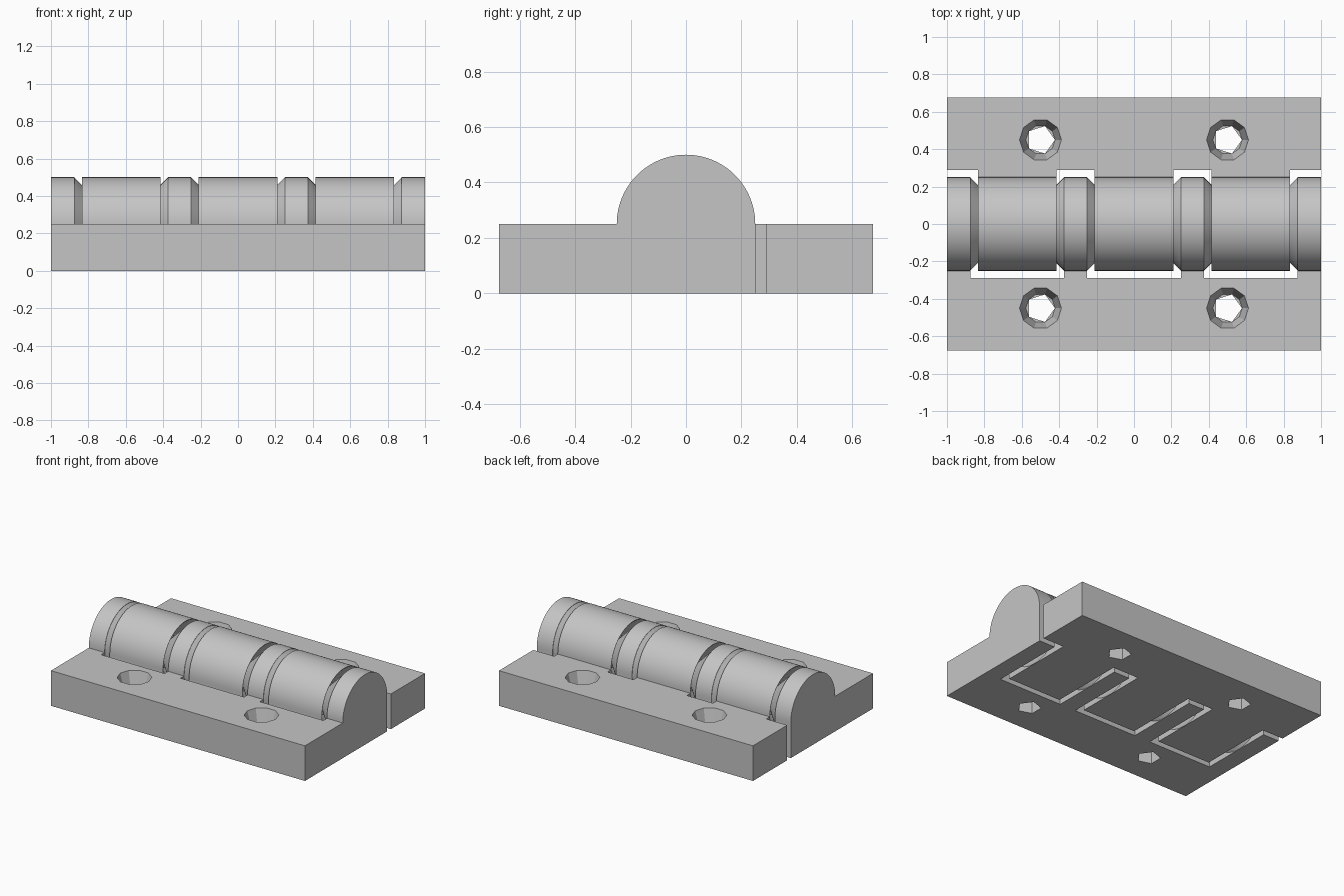
import bpy, bmesh
from math import sin, cos, pi

cube = bpy.data.objects.get("Cube")
if cube:
    bpy.data.objects.remove(cube, do_unlink=True)

# Main dimensions
HALF_LEN, EDGE, THICK, RADIUS = 1.0, 0.675, 0.25, 0.25
GAP = 0.04            # clearance between the leaves
PIVOT_R = 0.248       # base radius of the pivot cones
PIVOT_LEN = 0.14      # height of the 45 degree pivot cones
WIDE = [-0.625, 0, 0.625]                        # centres of back knuckles
NARROW = [-0.9375, -0.3125, 0.3125, 0.9375]      # centres of front knuckles
WIDE_HALF, NARROW_HALF = 0.25, 0.0625

grey = bpy.data.materials.new("light grey")
grey.use_nodes = True
grey.diffuse_color = (0.56, 0.56, 0.56, 1)
grey.node_tree.nodes["Principled BSDF"].inputs["Base Color"].default_value = grey.diffuse_color


def loft(name, rings):
    """Closed solid through a list of equal-length rings of points."""
    bm = bmesh.new()
    loops = [[bm.verts.new(p) for p in ring] for ring in rings]
    n = len(loops[0])
    for a, b in zip(loops, loops[1:]):
        for i in range(n):
            j = (i + 1) % n
            bm.faces.new((a[i], a[j], b[j], b[i]))
    bm.faces.new(loops[0])
    bm.faces.new(loops[-1])
    bmesh.ops.recalc_face_normals(bm, faces=bm.faces)
    mesh = bpy.data.meshes.new(name)
    bm.to_mesh(mesh)
    bm.free()
    mesh.materials.append(grey)
    obj = bpy.data.objects.new(name, mesh)
    bpy.context.collection.objects.link(obj)
    return obj


def box(x0, x1, y0, y1, z0, z1):
    return loft("clearance_cutter", [[(x0, y0, z), (x1, y0, z), (x1, y1, z), (x0, y1, z)]
                                     for z in (z0, z1)])


def lathe_x(name, stations, sides=96):
    """Solid of revolution about the hinge axis from (x, radius) pairs."""
    return loft(name, [[(x, r * cos(2 * pi * i / sides), THICK + r * sin(2 * pi * i / sides))
                        for i in range(sides)] for x, r in stations])


def lathe_z(cx, cy, stations, sides):
    return loft("screw_cutter", [[(cx + r * cos(2 * pi * i / sides), cy + r * sin(2 * pi * i / sides), z)
                                  for i in range(sides)] for z, r in stations])


def combine(target, tool, operation):
    """Apply a boolean and throw the tool away."""
    mod = target.modifiers.new("combine", 'BOOLEAN')
    mod.operation, mod.object, mod.solver = operation, tool, 'EXACT'
    bpy.context.view_layer.objects.active = target
    bpy.ops.object.modifier_apply(modifier=mod.name)
    bpy.data.objects.remove(tool, do_unlink=True)


def leaf(name, side):
    """Plate and domed barrel as one profile swept along x."""
    steps = 48
    arc = [(RADIUS * cos(pi * i / steps), THICK + RADIUS * sin(pi * i / steps))
           for i in range(steps + 1)]
    outline = [(-EDGE, 0), (RADIUS, 0)] + arc + [(-EDGE, THICK)]
    return loft(name, [[(x, -side * y, z) for y, z in outline] for x in (-HALF_LEN, HALF_LEN)])


front = leaf("front_leaf", -1)
back = leaf("back_leaf", 1)
front_side, back_side = -1, 1

# Front leaf: room for the wide knuckles
for c in WIDE:
    combine(front, box(c - WIDE_HALF, c + WIDE_HALF, -RADIUS - GAP, 1, -1, 1), 'DIFFERENCE')

# Back leaf: room for the narrow knuckles
reach = NARROW_HALF + GAP
for c in NARROW:
    lo = -1.2 if c < -0.9 else c - reach
    hi = 1.2 if c > 0.9 else c + reach
    combine(back, box(lo, hi, -1, RADIUS + GAP, -1, 1), 'DIFFERENCE')

# Pivot cones on the narrow knuckles
for c in NARROW:
    stations = [(c - NARROW_HALF - PIVOT_LEN, PIVOT_R - PIVOT_LEN), (c - NARROW_HALF, PIVOT_R),
                (c + NARROW_HALF, PIVOT_R), (c + NARROW_HALF + PIVOT_LEN, PIVOT_R - PIVOT_LEN)]
    if c < -0.9:
        stations[:2] = [(-0.98, PIVOT_R)]
    if c > 0.9:
        stations[2:] = [(0.98, PIVOT_R)]
    combine(front, lathe_x("pivot", stations), 'UNION')

# Matching conical sockets in the wide knuckles
for c in WIDE:
    for s in (-1, 1):
        face = c + s * (WIDE_HALF - GAP)
        lip = 0.03
        combine(back, lathe_x("socket_cutter", [(face - s * PIVOT_LEN, PIVOT_R - PIVOT_LEN),
                                                (face + s * lip, PIVOT_R + lip)]), 'DIFFERENCE')

# Countersunk screw holes
for obj, side in ((front, front_side), (back, back_side)):
    for x in (-0.5, 0.5):
        y = side * 0.45
        combine(obj, lathe_z(x, y, [(-0.1, 0.0775), (0.2, 0.0775)], 5), 'DIFFERENCE')
        combine(obj, lathe_z(x, y, [(0.125, 0.078), (THICK, 0.112), (0.3, 0.126)], 10), 'DIFFERENCE')

# Smooth barrels, crisp edges
for obj in (front, back):
    bpy.ops.object.select_all(action='DESELECT')
    obj.select_set(True)
    bpy.context.view_layer.objects.active = obj
    bpy.ops.object.shade_smooth_by_angle(angle=0.35)
